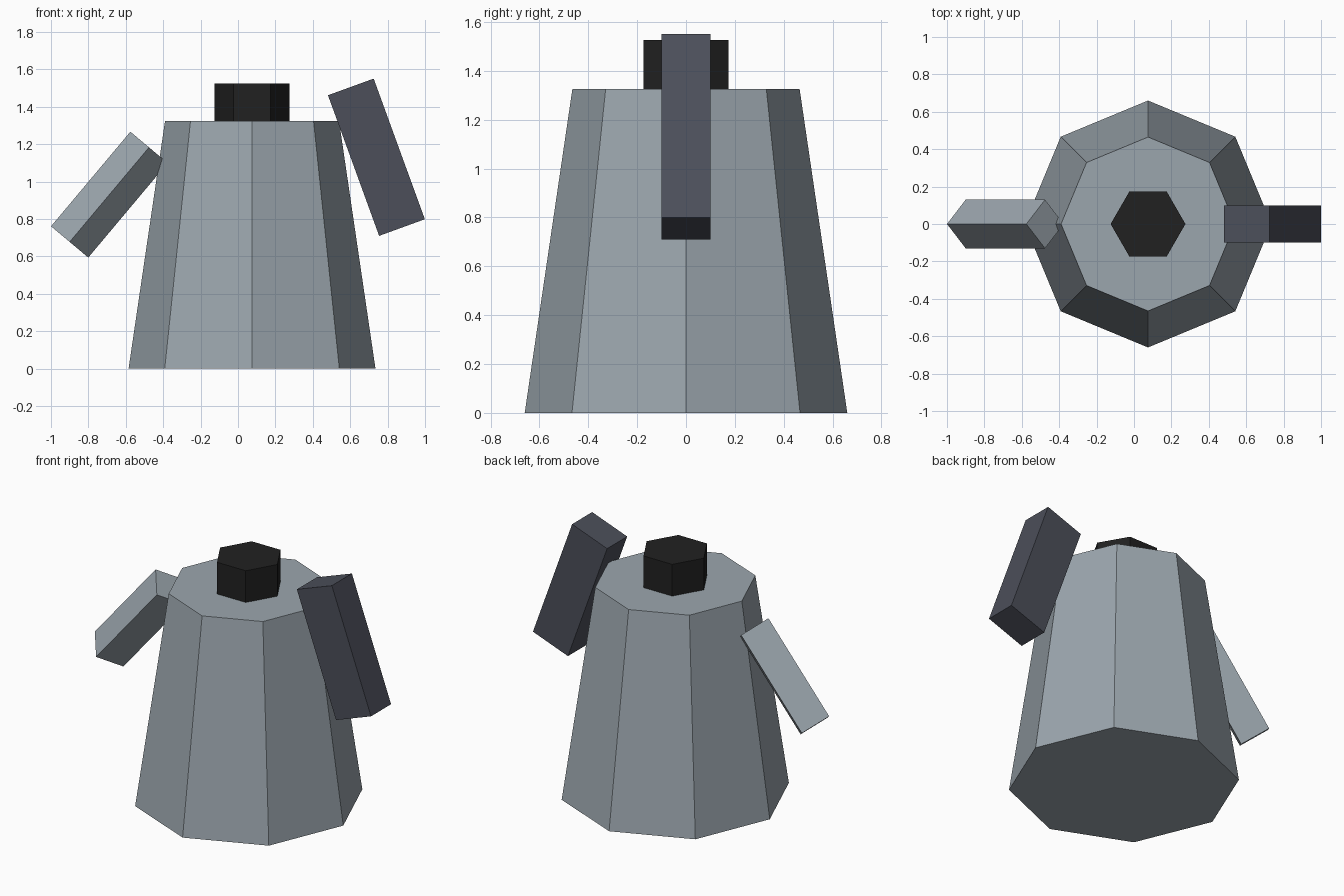
import bpy, math

if "Cube" in bpy.data.objects:
    bpy.data.objects.remove(bpy.data.objects["Cube"])


def material(name, rgb):
    m = bpy.data.materials.new(name)
    m.diffuse_color = (*rgb, 1)
    m.use_nodes = True
    m.node_tree.nodes["Principled BSDF"].inputs["Base Color"].default_value = m.diffuse_color
    return m


steel = material("steel grey", (0.33, 0.38, 0.42))
slate = material("dark slate", (0.072, 0.078, 0.102))
black = material("black", (0.015, 0.015, 0.015))


def finish(name, mat):
    ob = bpy.context.object
    ob.name = name
    ob.data.materials.append(mat)
    return ob


def prism(name, mat, sides, r1, r2, depth, loc, tilt=0):
    """Cylinder or cone with a corner on the x axis, tilted about y."""
    bpy.ops.mesh.primitive_cone_add(vertices=sides, radius1=r1, radius2=r2, depth=depth)
    ob = finish(name, mat)
    # turn the primitive so that one corner points along +x
    v = ob.data.vertices[0].co
    a = -math.atan2(v.y, v.x)
    for v in ob.data.vertices:
        x, y = v.co.x, v.co.y
        v.co.x = x * math.cos(a) - y * math.sin(a)
        v.co.y = x * math.sin(a) + y * math.cos(a)
    ob.location = loc
    ob.rotation_euler.y = math.radians(tilt)
    return ob


# tapered eight-sided pot
prism("body", steel, 8, 0.66, 0.465, 1.325, (0.075, 0, 0.6625))
# six-sided lid knob
prism("lid_knob", black, 6, 0.2, 0.2, 0.2, (0.075, 0, 1.425))
# four-sided spout sloping outwards
prism("spout", steel, 4, 0.13, 0.13, 0.66, (-0.688, 0, 0.93), 40)

# tilted box handle
bpy.ops.mesh.primitive_cube_add(size=1)
handle = finish("handle", slate)
handle.scale = (0.26, 0.2, 0.8)
handle.location = (0.74, 0, 1.13)
handle.rotation_euler.y = math.radians(-20)
